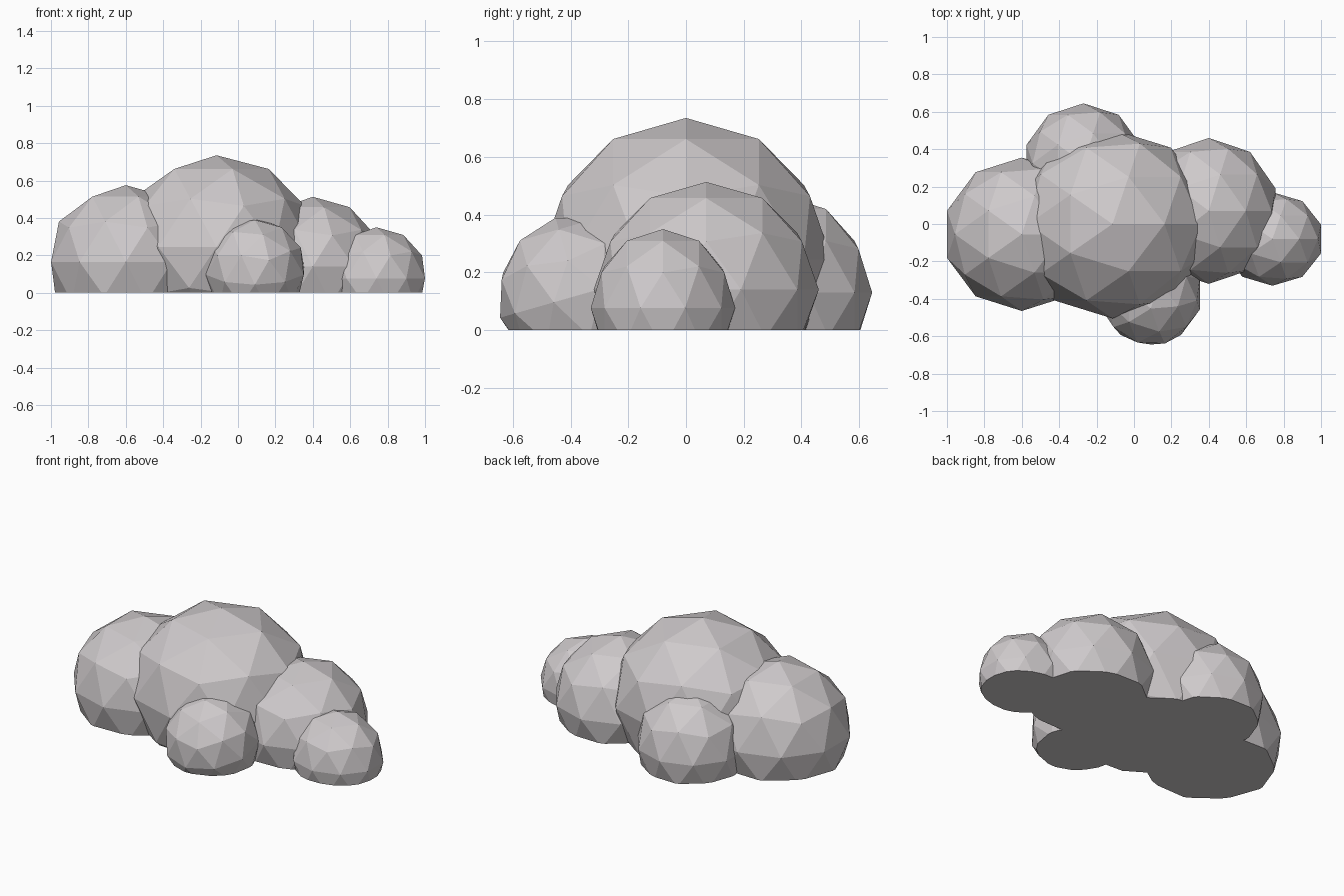
import bpy, bmesh
from math import radians
from mathutils import Matrix, Vector

cube = bpy.data.objects.get("Cube")
if cube:
    bpy.data.objects.remove(cube, do_unlink=True)

# One pale grey for the whole cloud
grey = bpy.data.materials.new("pale_grey")
grey.use_nodes = True
colour = (0.62, 0.59, 0.60, 1)
grey.diffuse_color = colour
bsdf = next(n for n in grey.node_tree.nodes if n.type == 'BSDF_PRINCIPLED')
bsdf.inputs["Base Color"].default_value = colour


def puff(name, centre, radii, tilt=0):
    """Faceted ball, cut flat and closed at the ground."""
    bm = bmesh.new()
    bmesh.ops.create_icosphere(bm, subdivisions=2, radius=1)
    m = (Matrix.Translation(Vector(centre)) @ Matrix.Rotation(radians(tilt), 4, 'X')
         @ Matrix.Diagonal((*radii, 1)))
    bm.transform(m)
    cut = bmesh.ops.bisect_plane(bm, geom=bm.verts[:] + bm.edges[:] + bm.faces[:],
                                 plane_co=(0, 0, 0), plane_no=(0, 0, -1),
                                 clear_outer=True)
    rim = [e for e in cut["geom_cut"] if isinstance(e, bmesh.types.BMEdge)]
    bmesh.ops.contextual_create(bm, geom=rim)
    bmesh.ops.recalc_face_normals(bm, faces=bm.faces[:])
    mesh = bpy.data.meshes.new(name)
    bm.to_mesh(mesh)
    bm.free()
    mesh.materials.append(grey)
    bpy.context.collection.objects.link(bpy.data.objects.new(name, mesh))


# Puffs of the cloud, largest first
puff("main_puff", (-0.115, 0, 0.245), (0.53, 0.505, 0.49))
puff("right_puff", (-0.6, -0.055, 0.165), (0.42, 0.41, 0.41))
puff("left_puff", (0.4, 0.07, 0.14), (0.375, 0.39, 0.373))
puff("back_puff", (-0.27, 0.325, 0.13), (0.32, 0.32, 0.34))
puff("front_puff", (0.09, -0.375, 0.12), (0.275, 0.28, 0.28), tilt=16)
puff("left_end_puff", (0.74, -0.08, 0.077), (0.273, 0.25, 0.273))
